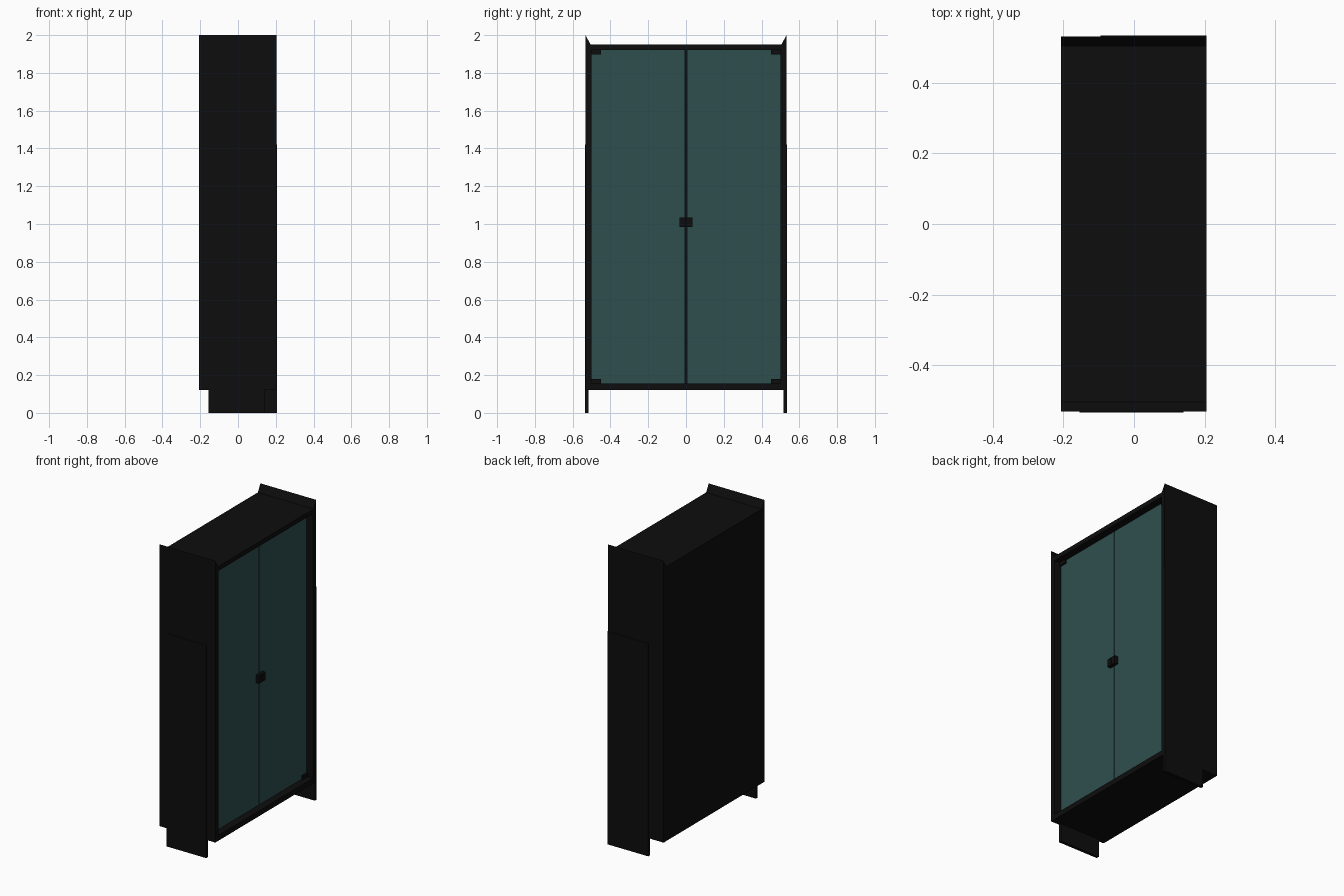
import bpy, bmesh

if "Cube" in bpy.data.objects:
    bpy.data.objects.remove(bpy.data.objects["Cube"])


def material(name, rgb):
    m = bpy.data.materials.new(name)
    m.diffuse_color = (*rgb, 1)
    m.use_nodes = True
    m.node_tree.nodes["Principled BSDF"].inputs["Base Color"].default_value = m.diffuse_color
    return m


BLACK = material("black", (0.004, 0.004, 0.004))
TEAL = material("dark_teal", (0.028, 0.078, 0.078))


def prism(name, outline, x0, x1, mat):
    """Extrude a (y, z) outline along x."""
    bm = bmesh.new()
    face = bm.faces.new([bm.verts.new((x0, y, z)) for y, z in outline])
    out = bmesh.ops.extrude_face_region(bm, geom=[face])
    moved = [v for v in out["geom"] if isinstance(v, bmesh.types.BMVert)]
    bmesh.ops.translate(bm, verts=moved, vec=(x1 - x0, 0, 0))
    bmesh.ops.recalc_face_normals(bm, faces=bm.faces)
    mesh = bpy.data.meshes.new(name)
    bm.to_mesh(mesh)
    bm.free()
    mesh.materials.append(mat)
    ob = bpy.data.objects.new(name, mesh)
    bpy.context.collection.objects.link(ob)
    return ob


def box(name, x, y, z, mat=BLACK):
    outline = [(y[0], z[0]), (y[1], z[0]), (y[1], z[1]), (y[0], z[1])]
    return prism(name, outline, x[0], x[1], mat)


BACK, FRONT, DOOR = -0.207, 0.205, 0.155   # the doors face +x and sit recessed

# Carcass
box("top_panel", (BACK, FRONT), (-0.505, 0.505), (1.92, 1.95))
box("bottom_panel", (BACK, FRONT), (-0.505, 0.505), (0.12, 0.155))
box("back_panel", (BACK, BACK + 0.02), (-0.5, 0.5), (0.155, 1.92))

for s, side in ((-1, "left"), (1, "right")):
    # Side panel with a pointed lip rising above the top
    prism(side + "_side_panel",
          [(s * 0.50, 0.12), (s * 0.532, 0.12), (s * 0.532, 2.0),
           (s * 0.505, 1.95), (s * 0.50, 1.95)], BACK, FRONT, BLACK)
    # Tall plate on the side that runs down to the floor as a leg
    xs = (-0.155, 0.14) if s < 0 else (-0.095, 0.206)
    box(side + "_leg_plate", xs, sorted((s * 0.515, s * 0.535)), (0, 1.42))
    # Door, handle and hinges
    box(side + "_door", (DOOR - 0.02, DOOR),
        sorted((s * 0.004, s * 0.5)), (0.155, 1.92), TEAL)
    box(side + "_handle", (DOOR, DOOR + 0.025),
        sorted((s * 0.002, s * 0.034)), (0.983, 1.035))
    for level, z in (("lower", (0.155, 0.18)), ("upper", (1.897, 1.92))):
        box(f"{side}_{level}_hinge", (DOOR - 0.01, DOOR + 0.012),
            sorted((s * 0.45, s * 0.5)), z)
